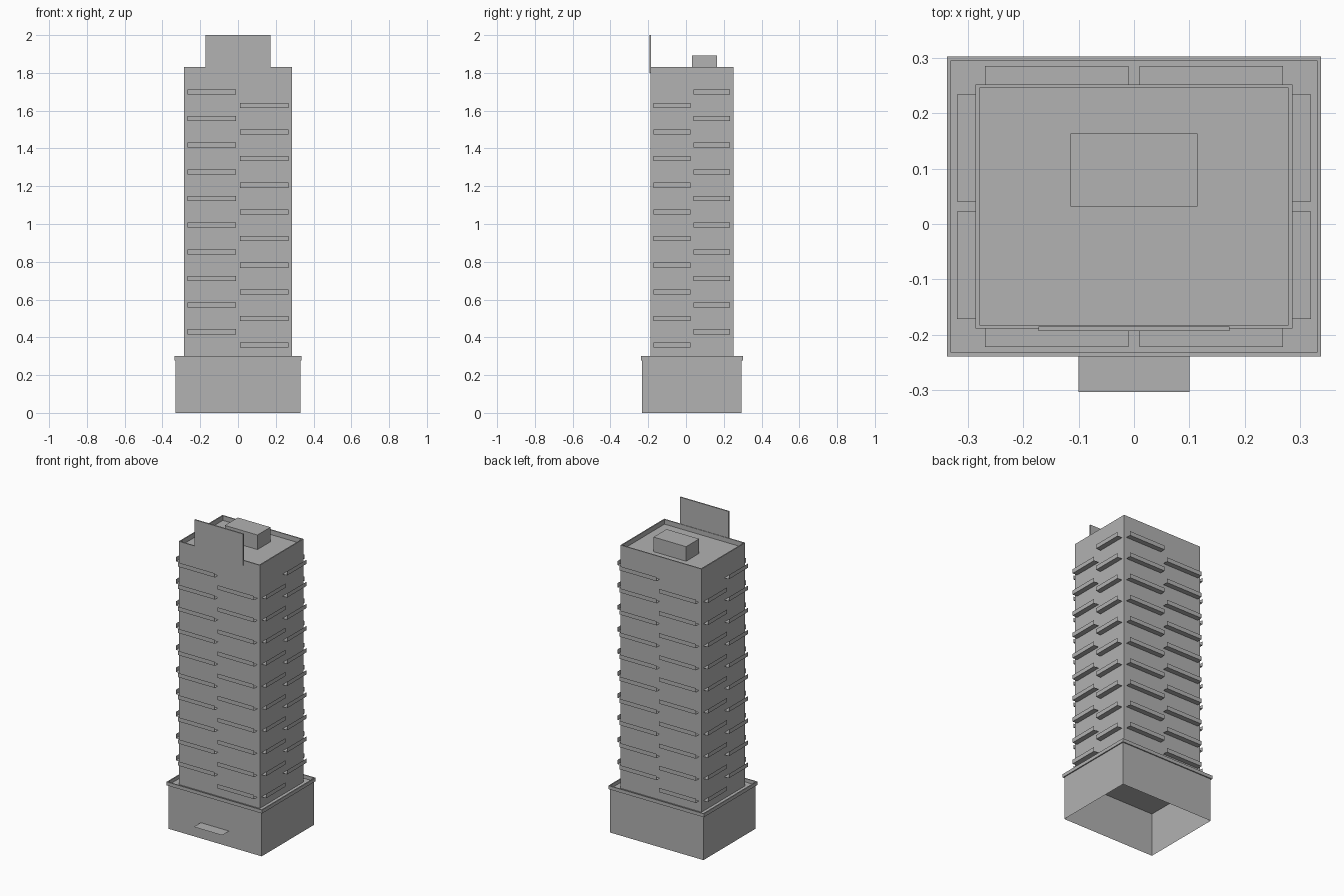
import bpy
import bmesh
from mathutils import Vector

cube = bpy.data.objects.get("Cube")
if cube:
    bpy.data.objects.remove(cube, do_unlink=True)

# One flat concrete colour
GREY = (0.445, 0.445, 0.445, 1.0)
concrete = bpy.data.materials.new("concrete_grey")
concrete.use_nodes = True
concrete.diffuse_color = GREY
concrete.node_tree.nodes["Principled BSDF"].inputs["Base Color"].default_value = GREY

MID_Y = 0.0315             # centre of tower and podium in depth
TOWER_X, TOWER_Y = 0.286, 0.2205
PODIUM_X, PODIUM_Y = 0.33, 0.2635
LIP = 0.007
DECK, ROOF = 0.278, 1.80


def finish(bm, name):
    mesh = bpy.data.meshes.new(name)
    bm.to_mesh(mesh)
    bm.free()
    mesh.materials.append(concrete)
    obj = bpy.data.objects.new(name, mesh)
    bpy.context.collection.objects.link(obj)
    return obj


def box(half_x, half_y, z0, z1, mid_y=MID_Y, open_bottom=True):
    """Box mesh; returns it with its top face."""
    bm = bmesh.new()
    bmesh.ops.create_cube(bm, size=2)
    for v in bm.verts:
        v.co = Vector((v.co.x * half_x, mid_y + v.co.y * half_y,
                       z1 if v.co.z > 0 else z0))
    bm.normal_update()
    if open_bottom:
        under = [f for f in bm.faces if f.normal.z < -0.5]
        bmesh.ops.delete(bm, geom=under, context='FACES_ONLY')
    top = next(f for f in bm.faces if f.normal.z > 0.5)
    return bm, top


def extrude(bm, face, dz, spread=0.0):
    """Extrude a flat face upward or downward, optionally spreading it outward."""
    mid = face.calc_center_median()
    new = bmesh.ops.extrude_discrete_faces(bm, faces=[face])["faces"][0]
    for v in new.verts:
        v.co.x += spread if v.co.x > mid.x else -spread
        v.co.y += spread if v.co.y > mid.y else -spread
        v.co.z += dz
    return new


# Podium: hollow below, overhanging rim around a sunken terrace
bm, top = box(PODIUM_X, PODIUM_Y, 0, DECK)
top = extrude(bm, top, 0, LIP)
top = extrude(bm, top, 0.022)
top = extrude(bm, top, 0, -LIP)
extrude(bm, top, -0.022)
finish(bm, "podium")

# Tower with a parapet around the sunken roof
bm, top = box(TOWER_X, TOWER_Y, DECK, 1.83)
top = extrude(bm, top, 0, -LIP)
extrude(bm, top, ROOF - 1.83)
finish(bm, "tower")

# Rooftop plant room and front sign panel
bm, top = box(0.115, 0.0655, ROOF, 1.893, mid_y=0.0975)
finish(bm, "roof_plant_room")
bm, top = box(0.172, 0.004, ROOF, 2.0, mid_y=-0.189, open_bottom=False)
finish(bm, "roof_front_panel")

# Entrance canopy: a thin sheet
bm = bmesh.new()
front = MID_Y - PODIUM_Y
bm.faces.new([bm.verts.new((x, y, 0.1)) for x, y in
              ((-0.1, -0.303), (0.1, -0.303), (0.1, front), (-0.1, front))])
finish(bm, "entrance_canopy")


# Balconies: thin floor with an upright front, on alternating levels
FLOORS, STEP = 10, 0.1411
LOW, HIGH = 0.345, 0.416
DEPTH, RAIL = 0.033, 0.027


def balconies(name, out, wall, start, end, first_z):
    """Stack of balconies on the wall facing out, between two positions along it."""
    along = Vector((-out.y, out.x, 0))
    bm = bmesh.new()
    for i in range(FLOORS):
        rows = []
        for dist, up in ((wall, 0), (wall + DEPTH, 0), (wall + DEPTH, RAIL)):
            base = out * dist + Vector((0, MID_Y, first_z + i * STEP + up))
            rows.append([bm.verts.new(base + along * s) for s in (start, end)])
        for (a, b), (c, d) in zip(rows, rows[1:]):
            bm.faces.new((a, c, d, b))
    finish(bm, name)


# Each wall: outward direction, distance, inner and outer ends, then level per half
walls = (
    ("front", (0, -1, 0), TOWER_Y, 0.0095, 0.2685, HIGH, LOW),
    ("left", (1, 0, 0), TOWER_X, 0.009, 0.2025, LOW, HIGH),
    ("back", (0, 1, 0), TOWER_Y, 0.0095, 0.2685, HIGH, LOW),
    ("right", (-1, 0, 0), TOWER_X, 0.009, 0.2025, LOW, HIGH),
)
for side, out, wall, inner, outer, z_a, z_b in walls:
    out = Vector(out)
    balconies(side + "_balconies_a", out, wall, -outer, -inner, z_a)
    balconies(side + "_balconies_b", out, wall, inner, outer, z_b)
